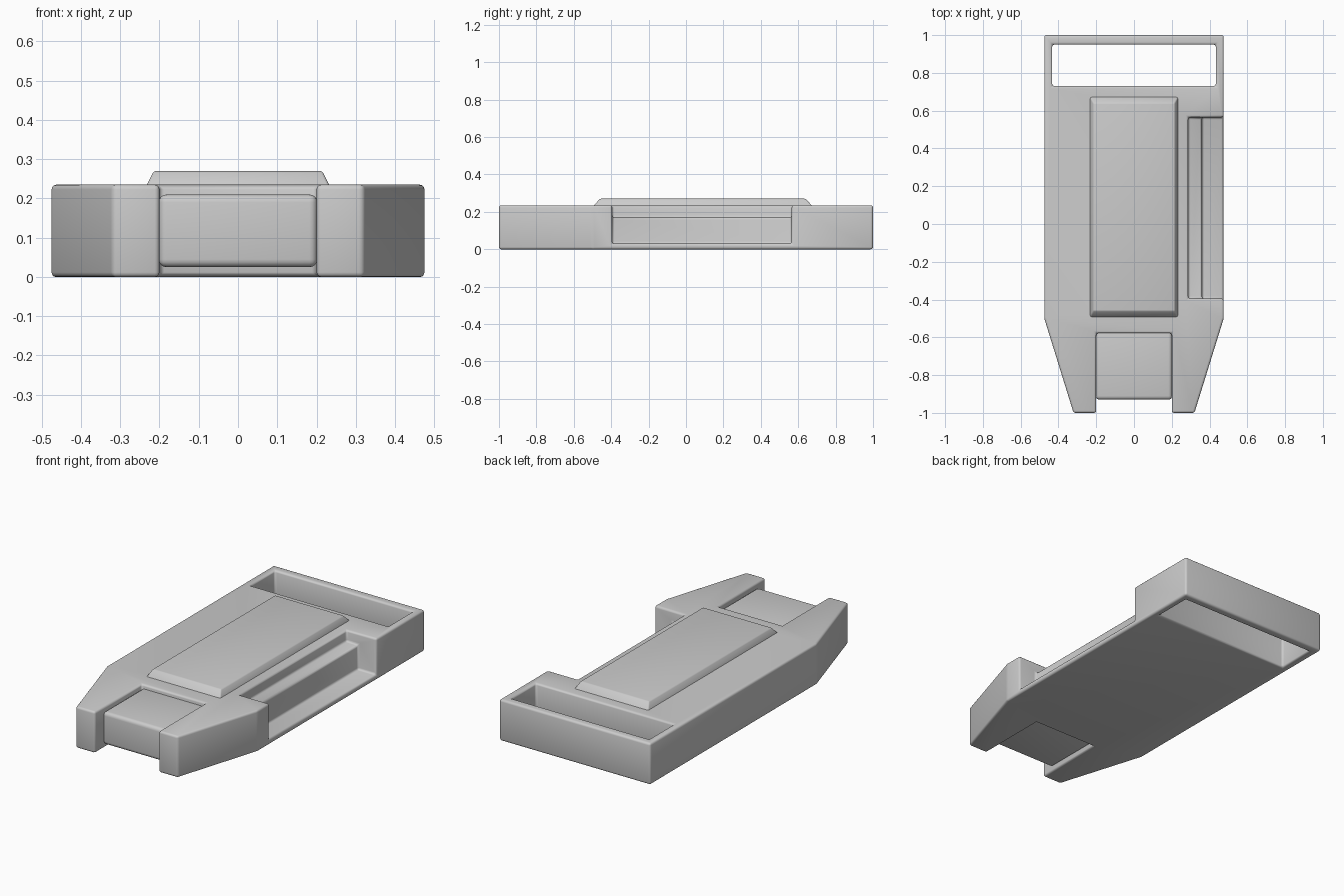
import bpy, bmesh
from mathutils import Vector

if "Cube" in bpy.data.objects:
    bpy.data.objects.remove(bpy.data.objects["Cube"])


def prism(name, pts, place, depth):
    """Extrude a closed profile; place maps each 2D point to 3D."""
    bm = bmesh.new()
    face = bm.faces.new([bm.verts.new(place(*p)) for p in pts])
    ext = bmesh.ops.extrude_face_region(bm, geom=[face])["geom"]
    bmesh.ops.translate(bm, vec=Vector(depth),
                        verts=[g for g in ext if isinstance(g, bmesh.types.BMVert)])
    bmesh.ops.recalc_face_normals(bm, faces=bm.faces[:])
    me = bpy.data.meshes.new(name)
    bm.to_mesh(me)
    bm.free()
    ob = bpy.data.objects.new(name, me)
    bpy.context.collection.objects.link(ob)
    return ob


def box(name, x0, x1, y0, y1, z0, z1):
    return prism(name, [(x0, y0), (x1, y0), (x1, y1), (x0, y1)],
                 lambda x, y: (x, y, z0), (0, 0, z1 - z0))


def activate(ob):
    bpy.ops.object.select_all(action='DESELECT')
    ob.select_set(True)
    bpy.context.view_layer.objects.active = ob


def cut(ob, cutter):
    mod = ob.modifiers.new("cut", 'BOOLEAN')
    mod.operation, mod.solver, mod.object = 'DIFFERENCE', 'EXACT', cutter
    activate(ob)
    bpy.ops.object.modifier_apply(modifier=mod.name)
    bpy.data.objects.remove(cutter)


def soften(ob, width, segments=3):
    mod = ob.modifiers.new("round", 'BEVEL')
    mod.width, mod.segments = width, segments
    mod.limit_method, mod.angle_limit = 'ANGLE', 0.25
    mod.use_clamp_overlap = False
    activate(ob)
    bpy.ops.object.modifier_apply(modifier=mod.name)
    bpy.ops.object.shade_smooth_by_angle(angle=0.7)


# Main body: slab tapering toward the front
half = [(0.32, -1), (0.475, -0.5), (0.475, 1)]
outline = half + [(-x, y) for x, y in reversed(half)]
body = prism("body", outline, lambda x, y: (x, y, 0), (0, 0, 0.235))

# Strap opening at the back and notch at the front
cut(body, box("strap_cutter", -0.433, 0.433, 0.73, 0.95, -0.1, 0.4))
cut(body, box("notch_cutter", -0.2, 0.2, -1.2, -0.578, -0.1, 0.4))

# Stepped recess along the right side
step = [(0.287, 0.4), (0.287, 0.17), (0.36, 0.17), (0.36, 0.03), (0.6, 0.03), (0.6, 0.4)]
cut(body, prism("side_cutter", step, lambda x, z: (x, -0.395, z), (0, 0.96, 0)))
soften(body, 0.012)

# Rounded tab sitting inside the front notch
tab = box("front_tab", -0.202, 0.202, -0.93, -0.56, 0.025, 0.21)
soften(tab, 0.02, 4)

# Raised top panel with sloped sides
panel = box("top_panel", -0.237, 0.237, -0.5, 0.68, 0.225, 0.27)
for v in panel.data.vertices:
    if v.co.z > 0.25:
        v.co.x *= 0.215 / 0.237
        v.co.y += 0.04 if v.co.y < 0 else -0.04
soften(panel, 0.006, 2)
